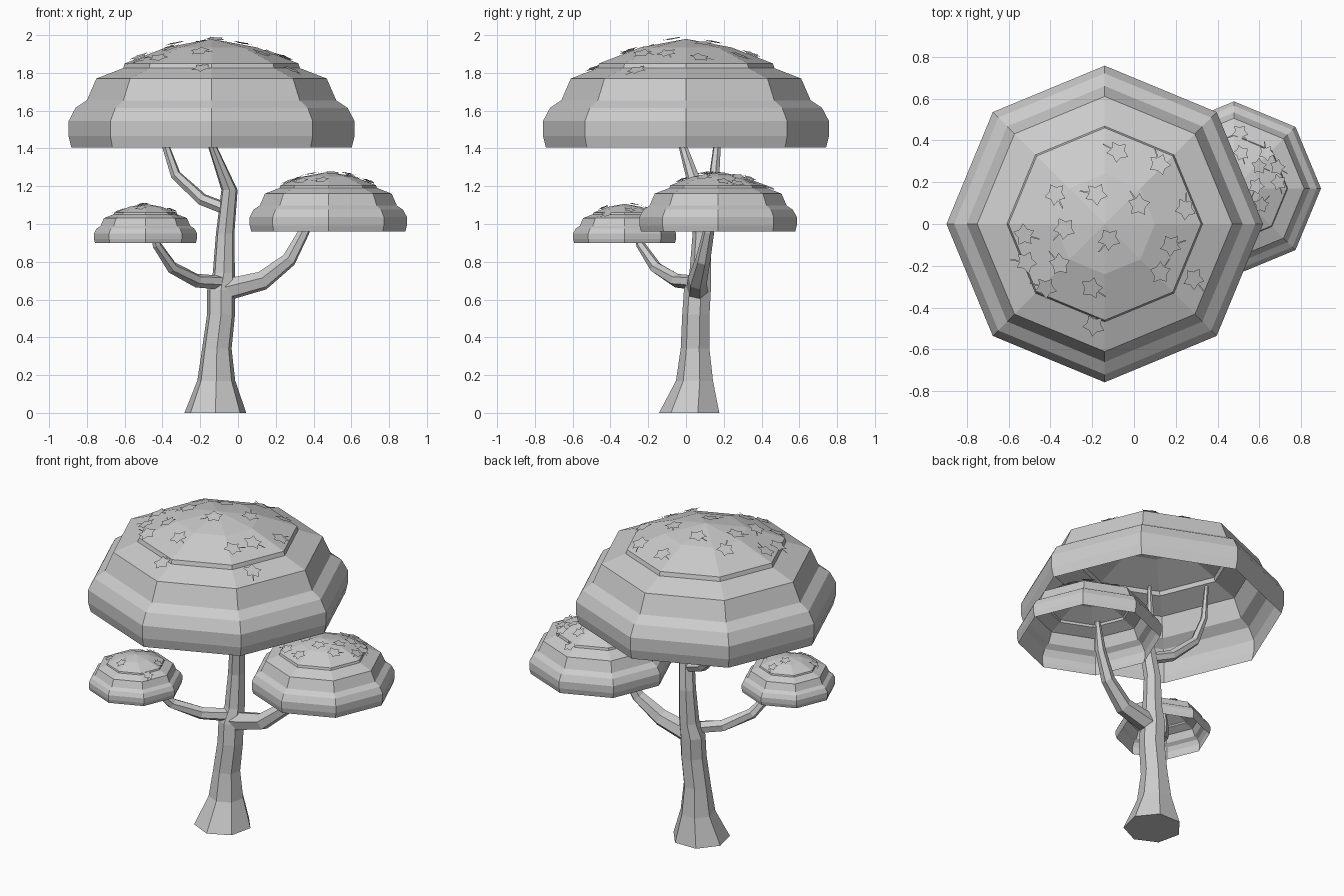
import bpy, bmesh, math, random
from mathutils import Vector, Matrix
from mathutils.bvhtree import BVHTree

if "Cube" in bpy.data.objects:
    bpy.data.objects.remove(bpy.data.objects["Cube"])

random.seed(4)


def finish(name, bm):
    bmesh.ops.recalc_face_normals(bm, faces=bm.faces)
    me = bpy.data.meshes.new(name)
    bm.to_mesh(me)
    bm.free()
    ob = bpy.data.objects.new(name, me)
    bpy.context.collection.objects.link(ob)
    return ob


def skin(bm, rings):
    for a, b in zip(rings, rings[1:]):
        n = len(a)
        for i in range(n):
            j = (i + 1) % n
            if len(b) == 1:
                bm.faces.new((a[i], a[j], b[0]))
            else:
                bm.faces.new((a[i], a[j], b[j], b[i]))


# Tapered limb along (x, y, z, radius) points
def limb(name, pts, sides, level=False):
    bm = bmesh.new()
    rings = []
    for k, p in enumerate(pts):
        c = Vector(p[:3])
        t = Vector(pts[min(k + 1, len(pts) - 1)][:3]) - Vector(pts[max(k - 1, 0)][:3])
        t = Vector((0, 0, 1)) if level else t.normalized()
        u = Vector((0, 1, 0)).cross(t).normalized()
        v = t.cross(u)
        rings.append([bm.verts.new(c + p[3] * (u * math.cos(a) + v * math.sin(a)))
                      for a in (2 * math.pi * (i + 0.25) / sides for i in range(sides))])
    skin(bm, rings)
    bm.faces.new(rings[0])
    bm.faces.new(rings[-1])
    return finish(name, bm)


# Open octagonal canopy shell: (radius, height) from the rim up to the top
PROFILE = [(.742, 0), (.757, .06), (.757, .14), (.72, .21), (.66, .25), (.61, .365),
           (.468, .42), (.46, .445), (.24, .53), (0, .575)]
# Leaf positions on the large canopy, relative to its centre
LEAVES = [(.06, .34), (.26, .28), (-.23, .14), (-.04, .14), (-.19, -.02), (-.38, -.05),
          (-.37, -.18), (-.21, -.19), (-.28, -.30), (-.06, -.30), (-.05, -.48), (.16, .09),
          (.38, .07), (.31, -.10), (.26, -.23), (.42, -.26), (.02, -.07)]


def leaf_outline():
    pts = []
    for i in range(10):
        a = math.pi / 2 + i * math.pi / 5
        r = .056 if i % 2 == 0 else .034
        pts.append((r * math.cos(a), r * math.sin(a)))
    # thin stem in the notch opposite the tip
    return pts[:5] + [(-.004, -.034), (-.003, -.08), (.003, -.08), (.004, -.034)] + pts[6:]


def canopy(name, x, y, z, s, spots):
    bm = bmesh.new()
    rings = []
    for r, h in PROFILE:
        n = 8 if r else 1
        rings.append([bm.verts.new((x + s * r * math.cos(i * math.pi / 4),
                                    y + s * r * math.sin(i * math.pi / 4), z + s * h))
                      for i in range(n)])
    skin(bm, rings)
    bm.normal_update()
    tree = BVHTree.FromBMesh(bm)
    finish(name, bm)
    # leaves lying on the top surface
    lb = bmesh.new()
    size = s ** .5
    for px, py in spots:
        hit, nor, _, _ = tree.ray_cast(Vector((x + s * px, y + s * py, 3)), Vector((0, 0, -1)))
        if nor.z < 0:
            nor = -nor
        m = (Matrix.Translation(hit + nor * .016 * size)
             @ nor.to_track_quat('Z', 'Y').to_matrix().to_4x4()
             @ Matrix.Rotation(random.uniform(0, 6.28), 4, 'Z') @ Matrix.Scale(size, 4))
        lb.faces.new([lb.verts.new(m @ Vector((a, b, 0))) for a, b in leaf_outline()])
    finish(name + "_leaves", lb)


# Trunk with flared foot
limb("trunk", [(-.12, .025, 0, .168), (-.115, .05, .17, .103), (-.112, .052, .34, .080),
               (-.09, .056, .52, .076), (-.09, .064, .65, .075), (-.075, .078, .74, .060),
               (-.068, .085, .95, .050), (-.045, .06, 1.18, .044), (-.135, -.015, 1.41, .024),
               (-.15, -.04, 1.64, .012)], 7, level=True)

# Branches
limb("upper_branch", [(-.06, .07, 1.08, .034), (-.19, .11, 1.13, .033), (-.33, .15, 1.26, .028),
                      (-.385, .165, 1.42, .020), (-.40, .17, 1.64, .012)], 6)
limb("left_branch", [(-.09, .04, .69, .038), (-.22, -.05, .70, .037), (-.35, -.16, .77, .032),
                     (-.43, -.24, .89, .024), (-.46, -.28, 1.02, .014)], 6)
limb("right_branch", [(-.07, .06, .65, .060), (.13, .06, .70, .052), (.27, .09, .81, .040),
                      (.35, .12, .96, .030), (.40, .15, 1.12, .016)], 6)

# Canopies
canopy("large_canopy", -.14, 0, 1.405, 1.0, LEAVES)
canopy("right_canopy", .478, .17, .96, .55, [(-px, -py) for px, py in LEAVES[:14]])
canopy("left_canopy", -.49, -.325, .90, .36, LEAVES[::3])
